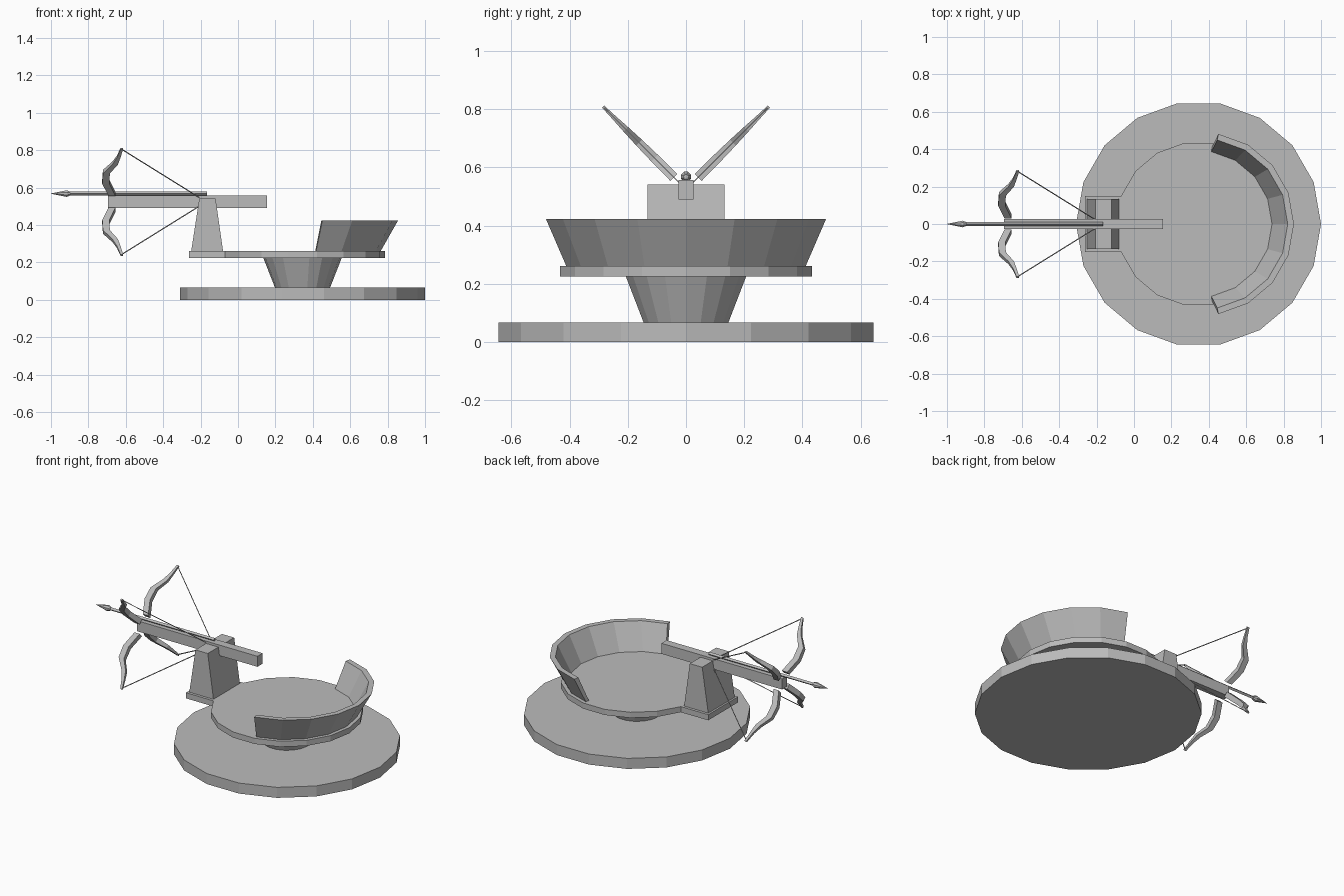
import bpy, bmesh
from math import sin, cos, radians, pi, sqrt
from mathutils import Vector, Matrix

cube = bpy.data.objects.get("Cube")
if cube:
    bpy.data.objects.remove(cube, do_unlink=True)

GREY = (0.5, 0.5, 0.5, 1)
grey = bpy.data.materials.new("plain_grey")
grey.use_nodes = True
grey.diffuse_color = GREY
grey.node_tree.nodes["Principled BSDF"].inputs["Base Color"].default_value = GREY

CX = 0.345      # turntable axis
SIDES = 18


def loft(name, rings, closed=False):
    """Bridge rings of equal length; cap the ends, or join last to first."""
    bm = bmesh.new()
    loops = [[bm.verts.new(p) for p in ring] for ring in rings]
    pairs = list(zip(loops, loops[1:]))
    if closed:
        pairs.append((loops[-1], loops[0]))
    for a, b in pairs:
        for i in range(len(a)):
            j = (i + 1) % len(a)
            bm.faces.new((a[i], a[j], b[j], b[i]))
    if not closed:
        bm.faces.new(loops[0])
        bm.faces.new(loops[-1])
    bmesh.ops.recalc_face_normals(bm, faces=bm.faces)
    mesh = bpy.data.meshes.new(name)
    bm.to_mesh(mesh)
    bm.free()
    mesh.materials.append(grey)
    obj = bpy.data.objects.new(name, mesh)
    bpy.context.collection.objects.link(obj)
    return obj


def polar(cx, r, deg, z):
    return Vector((cx + r * cos(radians(deg)), r * sin(radians(deg)), z))


def disc(r, z):
    return [polar(CX, r, 360 / SIDES * i, z) for i in range(SIDES)]


def rect(x0, x1, y, z):
    return [(x0, -y, z), (x1, -y, z), (x1, y, z), (x0, y, z)]


def rod(name, stations, n):
    """Straight round bar through (point, radius) stations."""
    axis = (stations[-1][0] - stations[0][0]).normalized()
    u = axis.orthogonal().normalized()
    v = axis.cross(u)
    return loft(name, [[p + r * (u * cos(2 * pi * (i + .5) / n) + v * sin(2 * pi * (i + .5) / n))
                        for i in range(n)] for p, r in stations])


# Ground disc and flared pedestal
loft("base_disc", [disc(0.655, 0), disc(0.655, 0.067)])
loft("pedestal", [disc(0.148, 0.067), disc(0.21, 0.225)])

# Round platform with a rectangular tongue towards -x
def platform_outline(z):
    arc = [polar(CX, 0.44, a, z) for a in range(-160, 161, 20)]
    return arc + [(-0.262, 0.15, z), (-0.262, -0.15, z)]

loft("platform", [platform_outline(0.225), platform_outline(0.261)])

# Flared, open guard wall
wall = []
for a in range(-80, 81, 20):
    wall.append([polar(CX, 0.393, a, 0.261), polar(CX, 0.418, a, 0.261),
                 polar(0.366, 0.489, a, 0.423), polar(0.366, 0.456, a, 0.423)])
loft("guard_wall", wall)

# Tapered support and the stock lying across it
loft("support", [rect(-0.25, -0.08, 0.133, 0.261), rect(-0.207, -0.12, 0.133, 0.542)])
loft("stock", [rect(-0.695, 0.155, 0.026, 0.49), rect(-0.695, 0.155, 0.026, 0.557)])

# Bolt resting on the stock
BZ = 0.568
rod("bolt_shaft", [(Vector((-0.165, 0, BZ)), 0.01), (Vector((-0.91, 0, BZ)), 0.01)], 4)
rod("bolt_head", [(Vector((-0.895, 0, BZ)), 0.01), (Vector((-0.915, 0, BZ)), 0.019),
                  (Vector((-1.0, 0, BZ)), 0.001)], 8)

# Four bow limbs in a diagonal cross: (outer x, inner x, offset, half width)
LIMB = [(-0.692, -0.655, 0.042, 0.017), (-0.726, -0.688, 0.108, 0.016),
        (-0.722, -0.685, 0.161, 0.014), (-0.672, -0.642, 0.207, 0.011),
        (-0.647, -0.628, 0.242, 0.008), (-0.628, -0.614, 0.285, 0.005)]
HUB = Vector((0, 0, 0.524))
for sy, ny in ((1, "left"), (-1, "right")):
    for sz, nz in ((1, "upper"), (-1, "lower")):
        out = Vector((0, sy, sz))
        side = Vector((0, sy, -sz)) / sqrt(2)
        rings = []
        for xo, xi, d, w in LIMB:
            c = HUB + out * d
            rings.append([c + Vector((x, 0, 0)) + side * s * w
                          for x, s in ((xo, 1), (xi, 1), (xi, -1), (xo, -1))])
        loft(f"{nz}_{ny}_limb", rings)
        # Taut string from the limb tip back to the stock
        rod(f"{nz}_{ny}_string", [(HUB + out * 0.28 + Vector((-0.62, 0, 0)), 0.003),
                                  (HUB + out * 0.022 + Vector((-0.205, 0, 0)), 0.003)], 4)
